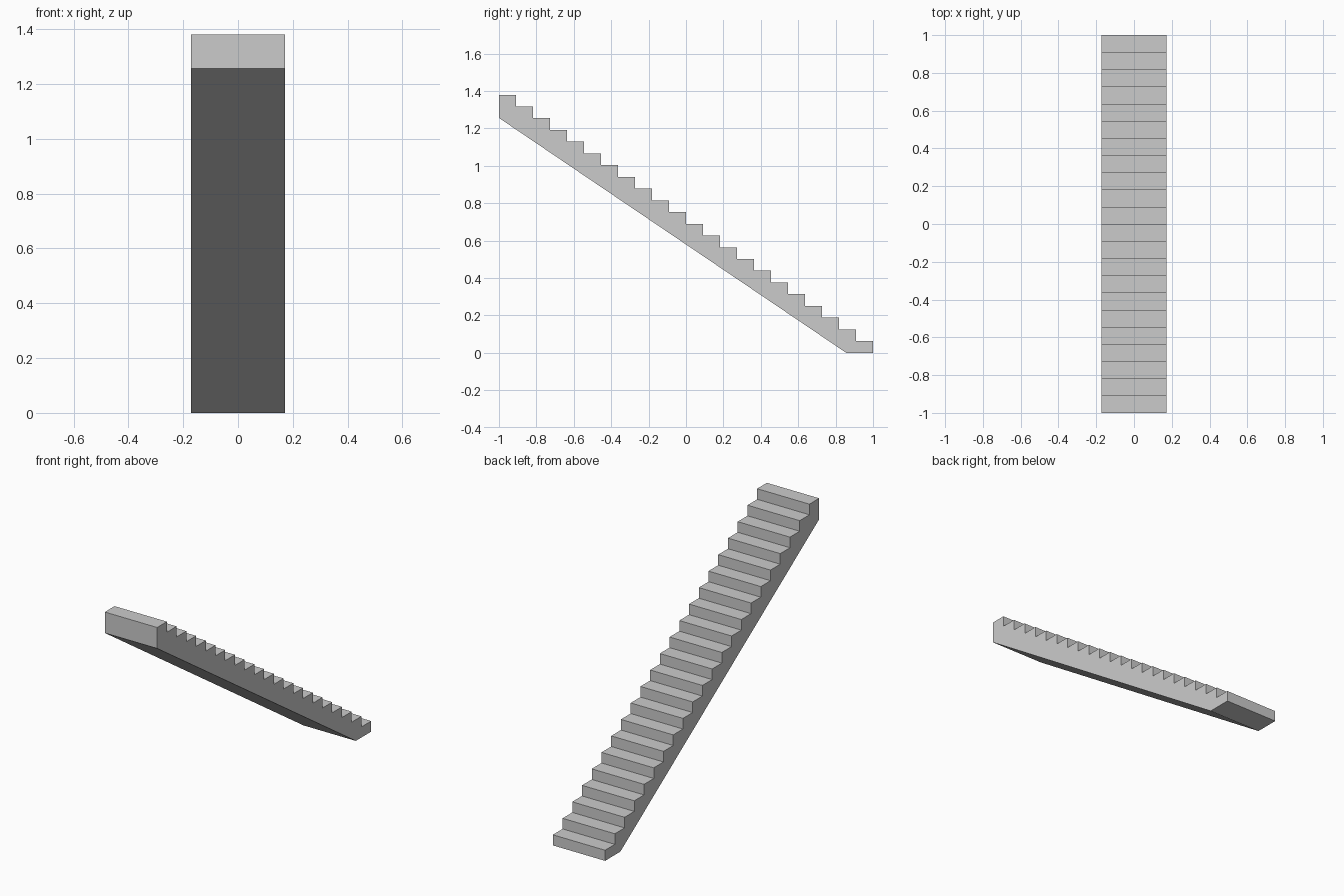
import bpy, bmesh

if "Cube" in bpy.data.objects:
    bpy.data.objects.remove(bpy.data.objects["Cube"])

STEPS = 22
HALF_WIDTH = 0.171
HEIGHT = 1.38
TREAD = 2.0 / STEPS
RISER = HEIGHT / STEPS

# Side profile (y, z): sloped underside, then steps climbing towards the front
profile = [(-1.0, 1.256), (0.857, 0.0), (1.0, 0.0)]
for i in range(STEPS):
    z = (i + 1) * RISER
    profile += [(1.0 - i * TREAD, z), (1.0 - (i + 1) * TREAD, z)]

# Extrude the profile across the stair width
bm = bmesh.new()
side = bm.faces.new([bm.verts.new((-HALF_WIDTH, y, z)) for y, z in profile])
result = bmesh.ops.extrude_face_region(bm, geom=[side], use_keep_orig=True)
moved = [g for g in result["geom"] if isinstance(g, bmesh.types.BMVert)]
bmesh.ops.translate(bm, verts=moved, vec=(2 * HALF_WIDTH, 0, 0))
bmesh.ops.recalc_face_normals(bm, faces=bm.faces)

mesh = bpy.data.meshes.new("stair_flight")
bm.to_mesh(mesh)
bm.free()
stairs = bpy.data.objects.new("stair_flight", mesh)
bpy.context.collection.objects.link(stairs)
